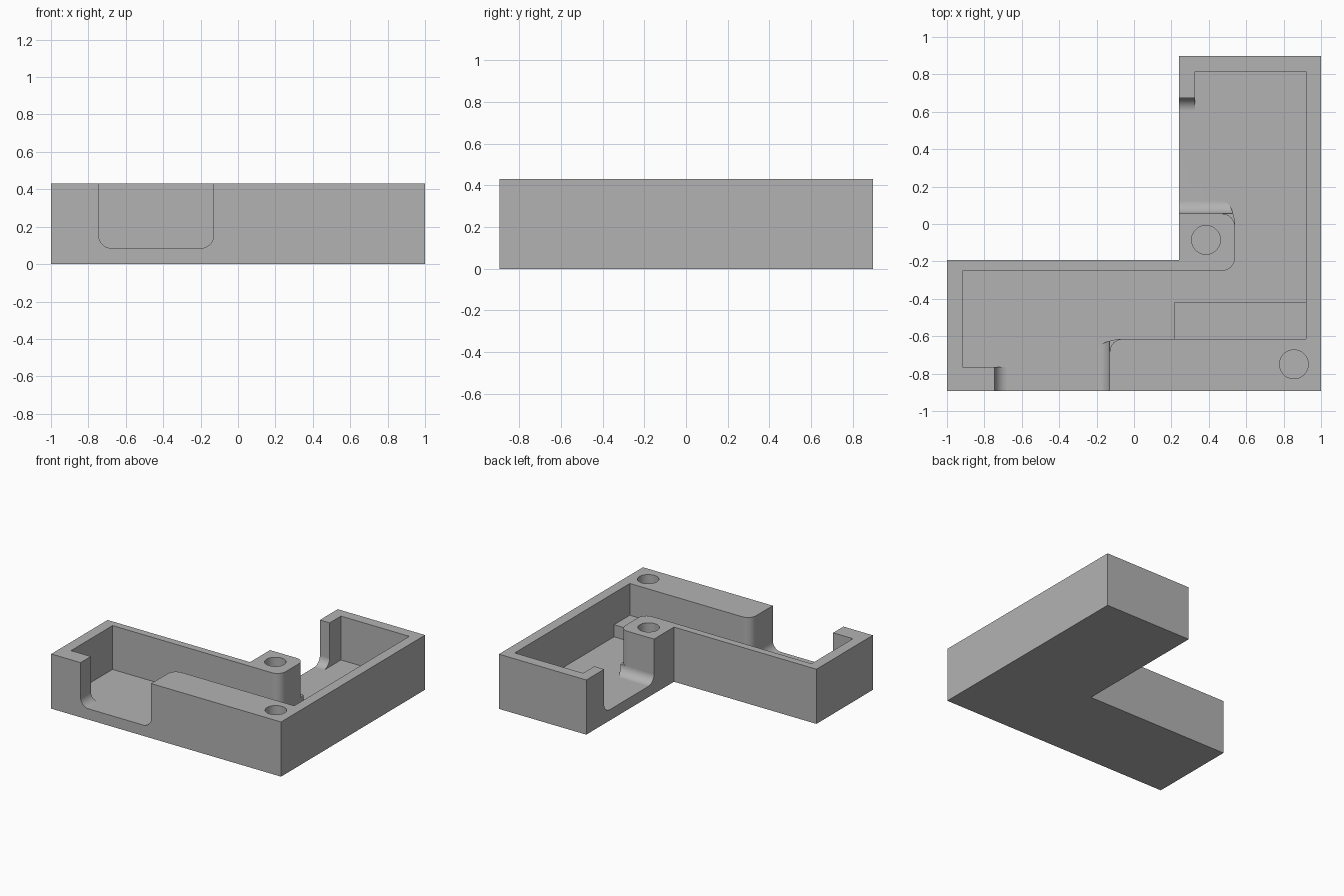
import bpy, bmesh
from math import sin, cos, radians

cube = bpy.data.objects.get("Cube")
if cube:
    bpy.data.objects.remove(cube, do_unlink=True)

HEIGHT, FLOOR, R = 0.43, 0.085, 0.07

grey = bpy.data.materials.new("plain_grey")
grey.use_nodes = True
grey.diffuse_color = (0.45, 0.45, 0.45, 1)
grey.node_tree.nodes["Principled BSDF"].inputs["Base Color"].default_value = (0.45, 0.45, 0.45, 1)


def arc(cx, cy, rx, ry, start, end, steps=10):
    """Points on an elliptical arc, angles in degrees."""
    angles = [radians(start + (end - start) * i / steps) for i in range(steps + 1)]
    return [(cx + rx * cos(a), cy + ry * sin(a)) for a in angles]


def prism(name, points, axis, lo, hi):
    """Extrude a 2D outline along the given axis."""
    place = {"x": lambda a, b, t: (t, a, b),
             "y": lambda a, b, t: (a, t, b),
             "z": lambda a, b, t: (a, b, t)}[axis]
    bm = bmesh.new()
    bottom = [bm.verts.new(place(a, b, lo)) for a, b in points]
    top = [bm.verts.new(place(a, b, hi)) for a, b in points]
    bm.faces.new(bottom)
    bm.faces.new(top)
    for i in range(len(points)):
        j = (i + 1) % len(points)
        bm.faces.new((bottom[i], bottom[j], top[j], top[i]))
    bmesh.ops.recalc_face_normals(bm, faces=bm.faces)
    mesh = bpy.data.meshes.new(name)
    bm.to_mesh(mesh)
    bm.free()
    obj = bpy.data.objects.new(name, mesh)
    bpy.context.collection.objects.link(obj)
    mesh.materials.append(grey)
    return obj


def select(obj):
    bpy.ops.object.select_all(action="DESELECT")
    obj.select_set(True)
    bpy.context.view_layer.objects.active = obj


def cut(target, cutter):
    cutter.hide_render = True
    select(target)
    mod = target.modifiers.new("cut", "BOOLEAN")
    mod.operation, mod.solver, mod.object = "DIFFERENCE", "EXACT", cutter
    bpy.ops.object.modifier_apply(modifier=mod.name)
    bpy.data.objects.remove(cutter, do_unlink=True)


def opening(lo, hi):
    """U-shaped opening profile with rounded lower corners."""
    z = FLOOR + R
    return ([(lo, 0.6)] + arc(lo + R, z, R, R, 180, 270)
            + arc(hi - R, z, R, R, 270, 360) + [(hi, 0.6)])


# L-shaped outer body
body = prism("tray_body", [(-1, -0.893), (1, -0.893), (1, 0.897), (0.24, 0.897),
                           (0.24, -0.193), (-1, -0.193)], "z", 0, HEIGHT)

# Inner cavity, leaving the screw boss and the front block
cavity = ([(-0.917, -0.765), (-0.2, -0.765)]
          + arc(-0.06, -0.685, 2 * R, R, 180, 90)
          + [(0.92, -0.615), (0.92, 0.815), (0.325, 0.815), (0.325, 0.125)]
          + arc(0.47, -0.015, R, 2 * R, 90, 0)
          + arc(0.47, -0.18, R, R, 0, -90)
          + [(-0.917, -0.25)])
cut(body, prism("cavity_cutter", cavity, "z", FLOOR, 0.6))

# Openings in the front wall and in the inner side wall
cut(body, prism("front_opening_cutter", opening(-0.745, -0.13), "y", -1.1, -0.615))
cut(body, prism("side_opening_cutter", opening(0.055, 0.675), "x", 0.1, 0.54))

# Rounded upright corners beside the openings
pad = 0.02
cut(body, prism("front_corner_cutter",
                arc(-0.06, -0.685, R, R, 180, 90)
                + [(-0.06, -0.615 + pad), (-0.13 - pad, -0.615 + pad), (-0.13 - pad, -0.685)],
                "z", FLOOR + R, 0.6))
cut(body, prism("boss_corner_cutter",
                arc(0.47, -0.015, R, R, 90, 0)
                + [(0.54 + pad, -0.015), (0.54 + pad, 0.055 + pad), (0.47, 0.055 + pad)],
                "z", FLOOR + R, 0.6))

# Screw holes
for x, y in ((0.385, -0.085), (0.855, -0.75)):
    cut(body, prism("hole_cutter", arc(x, y, 0.077, 0.077, 0, 352.5, 47), "z", 0.1, 0.6))

select(body)
bpy.ops.object.shade_smooth_by_angle(angle=radians(30))
body.modifiers.new("even_shading", "WEIGHTED_NORMAL").keep_sharp = True

# Low ledge along the front block
prism("inner_ledge", [(0.213, -0.63), (0.93, -0.63), (0.93, -0.42), (0.213, -0.42)],
      "z", 0.05, 0.18)
